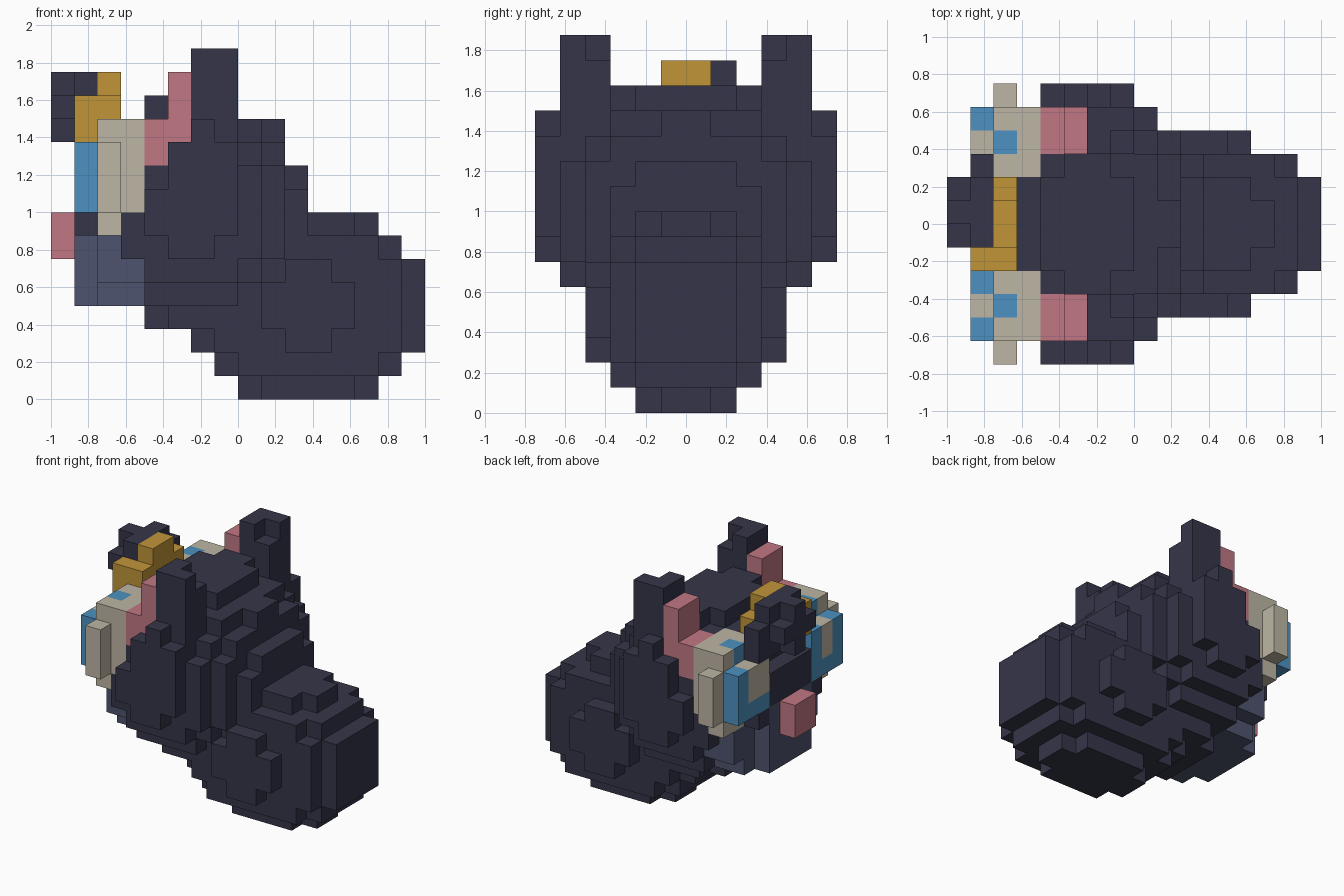
import bpy
import bmesh
from itertools import product
from mathutils import Vector

if "Cube" in bpy.data.objects:
    bpy.data.objects.remove(bpy.data.objects["Cube"], do_unlink=True)

UNIT = 0.125   # edge of one block
cells = {}     # block position -> part name
colour_of = {}


def material(name, rgb):
    linear = [(v / 255 / 12.92) if v < 11 else ((v / 255 + 0.055) / 1.055) ** 2.4 for v in rgb]
    mat = bpy.data.materials.new(name)
    mat.use_nodes = True
    mat.diffuse_color = (*linear, 1)
    bsdf = mat.node_tree.nodes["Principled BSDF"]
    bsdf.inputs["Base Color"].default_value = (*linear, 1)
    bsdf.inputs["Roughness"].default_value = 0.9
    return mat


fur = material("dark fur", (53, 53, 73))
slate = material("slate grey", (78, 84, 110))
cream = material("cream", (190, 182, 165))
blue = material("blue", (77, 145, 193))
pink = material("pink", (193, 119, 131))
gold = material("gold", (193, 149, 57))


def box(part, mat, x, y, z):
    """Fill a block range; each range is (low, high) in block units."""
    colour_of[part] = mat
    for cell in product(range(*x), range(*y), range(*z)):
        cells[cell] = part


def pair(part, mat, x, y, z):
    """Same box on both sides of the face."""
    box("left_" + part, mat, x, y, z)
    box("right_" + part, mat, x, (-y[1], -y[0]), z)


def ellipsoid(part, mat, centre, radii):
    colour_of[part] = mat
    spans = [range(int(c - r) - 1, int(c + r) + 2) for c, r in zip(centre, radii)]
    for cell in product(*spans):
        if sum(((i + 0.5 - c) / r) ** 2 for i, c, r in zip(cell, centre, radii)) < 1:
            cells[cell] = part


# Round body and head
ellipsoid("body", fur, (3, 0, 4), (5.3, 3.9, 4.2))
ellipsoid("head", fur, (-2, 0, 8), (5.1, 6.0, 5.1))

# Ears with outer fur and pink lining
pair("ear", fur, (-2, 0), (3, 5), (9, 15))
pair("ear", fur, (-3, 0), (5, 6), (9, 11))
pair("ear", fur, (-2, -1), (5, 6), (11, 12))
for notch in ((-1, 3, 14), (-1, -4, 14)):
    cells.pop(notch)
pair("ear_lining", pink, (-3, -2), (3, 5), (11, 14))
pair("ear_lining", pink, (-4, -3), (3, 5), (10, 12))

# Muzzle and nose
box("muzzle", slate, (-6, -4), (-3, 3), (4, 7))
box("muzzle", slate, (-6, -4), (-4, 4), (5, 7))
box("muzzle", slate, (-7, -6), (-2, 2), (4, 8))
box("nose", pink, (-8, -7), (-1, 1), (6, 8))

# Eyes: pale surround, blue iris, pale glint
pair("eye", cream, (-6, -4), (2, 5), (8, 12))
pair("eye", cream, (-6, -5), (3, 5), (7, 8))
pair("eye", cream, (-6, -5), (5, 6), (8, 11))
pair("iris", blue, (-7, -6), (2, 5), (8, 11))
pair("iris", blue, (-6, -5), (3, 4), (11, 12))
pair("glint", cream, (-7, -6), (3, 4), (9, 11))
box("left_glint", cream, (-7, -6), (2, 4), (9, 11))

# Forehead ornament: gold mount with a dark rosette
box("ornament_mount", gold, (-6, -5), (-2, 2), (11, 13))
box("ornament_mount", gold, (-6, -5), (-1, 1), (13, 14))
box("ornament_mount", gold, (-7, -6), (-2, -1), (11, 13))
box("ornament_rosette", fur, (-7, -6), (-1, 2), (11, 14))
box("ornament_rosette", fur, (-7, -6), (2, 3), (11, 13))
box("ornament_rosette", fur, (-8, -7), (-1, 2), (12, 13))
box("ornament_rosette", fur, (-8, -7), (0, 1), (11, 14))


def build(part):
    """Make one object from the exposed block sides of a part."""
    bm = bmesh.new()
    for cell in [c for c, p in cells.items() if p == part]:
        for axis, side in product(range(3), (0, 1)):
            near = list(cell)
            near[axis] += 2 * side - 1
            if tuple(near) in cells:
                continue
            u, v = (axis + 1) % 3, (axis + 2) % 3
            corners = []
            for du, dv in ((0, 0), (1, 0), (1, 1), (0, 1)):
                p = Vector(cell)
                p[axis] += side
                p[u] += du
                p[v] += dv
                corners.append(bm.verts.new(p * UNIT))
            bm.faces.new(corners if side else corners[::-1])
    bmesh.ops.remove_doubles(bm, verts=bm.verts, dist=UNIT / 100)
    mesh = bpy.data.meshes.new(part)
    bm.to_mesh(mesh)
    bm.free()
    mesh.materials.append(colour_of[part])
    bpy.context.collection.objects.link(bpy.data.objects.new(part, mesh))


for name in colour_of:
    build(name)
